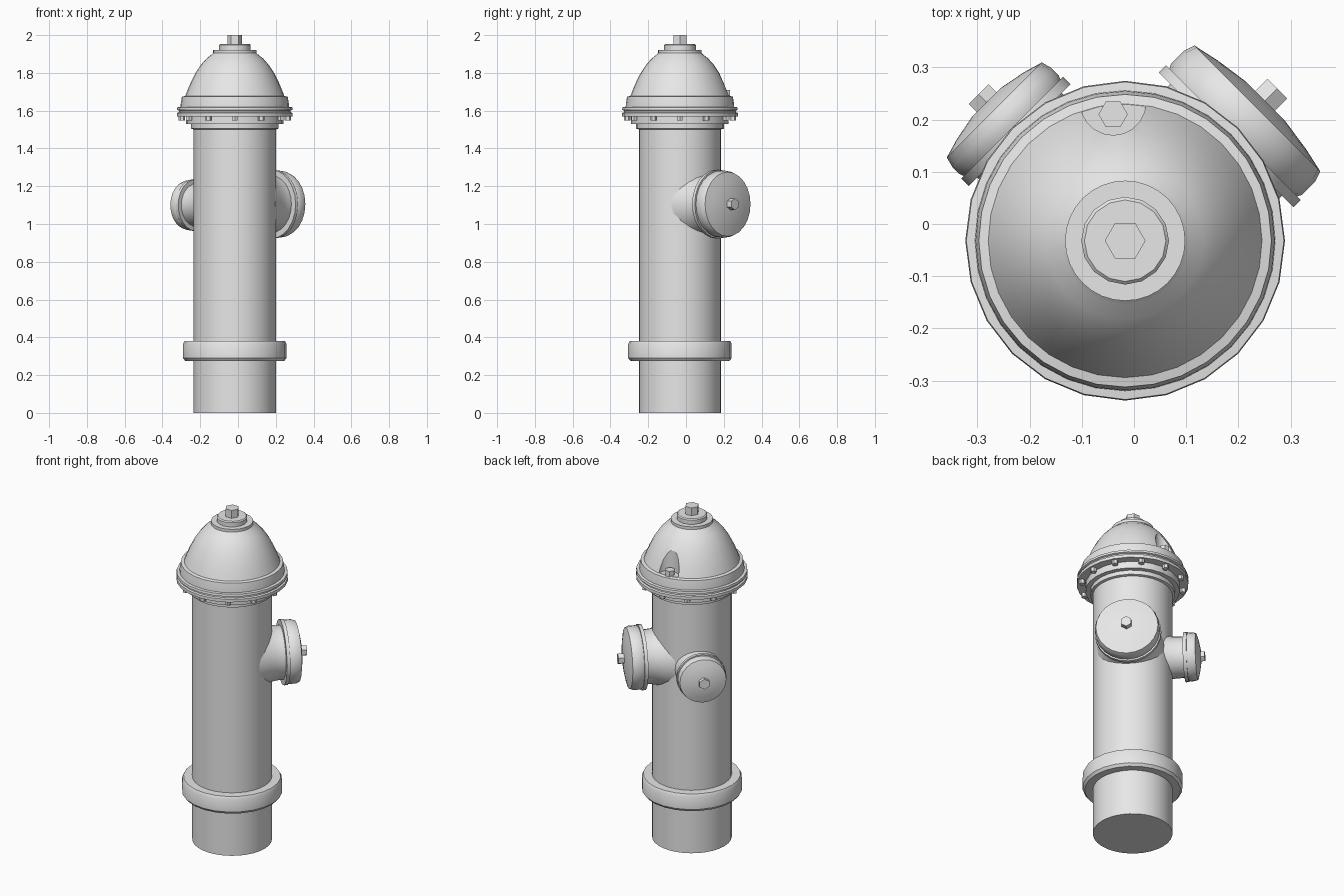
import bpy, bmesh
from math import cos, sin, pi
from mathutils import Matrix, Vector

cube = bpy.data.objects.get("Cube")
if cube:
    bpy.data.objects.remove(cube, do_unlink=True)

grey = bpy.data.materials.new("cast_iron_grey")
grey.use_nodes = True
COLOUR = (0.8, 0.8, 0.8, 1)
grey.diffuse_color = COLOUR
grey.node_tree.nodes["Principled BSDF"].inputs["Base Color"].default_value = COLOUR

AXIS = Vector((-0.017, -0.032, 0))   # centre line of the barrel


def shade(obj, angle=35):
    bpy.ops.object.select_all(action='DESELECT')
    bpy.context.view_layer.objects.active = obj
    obj.select_set(True)
    bpy.ops.object.shade_smooth_by_angle(angle=angle * pi / 180)


def lathe(name, profile, sides, place=None, turn=0.0, angle=35):
    """Closed solid turned from (radius, height) points, bottom to top."""
    bm = bmesh.new()
    rings = []
    for r, h in profile:
        rings.append([bm.verts.new((r * cos(turn + 2 * pi * i / sides),
                                    r * sin(turn + 2 * pi * i / sides), h))
                      for i in range(sides)])
    for low, high in zip(rings, rings[1:]):
        for i in range(sides):
            j = (i + 1) % sides
            bm.faces.new((low[i], low[j], high[j], high[i]))
    bm.faces.new(rings[0][::-1])
    bm.faces.new(rings[-1])
    bm.transform(place if place is not None else Matrix.Translation(AXIS))
    mesh = bpy.data.meshes.new(name)
    bm.to_mesh(mesh)
    bm.free()
    mesh.materials.append(grey)
    obj = bpy.data.objects.new(name, mesh)
    bpy.context.collection.objects.link(obj)
    shade(obj, angle)
    return obj


def hex_bolt(name, r, low, high, place=None, turn=0.0):
    return lathe(name, [(r, low), (r, high)], 6, place, turn)


# Barrel and the collar near the ground
lathe("barrel", [(0.218, 0), (0.218, 1.53)], 32)
lathe("ground_collar", [(0.215, 0.275), (0.262, 0.275), (0.274, 0.29),
                        (0.274, 0.365), (0.266, 0.38), (0.215, 0.38)], 24)

# Collar and flange below the bonnet
lathe("neck_collar", [(0.215, 1.5), (0.232, 1.505), (0.232, 1.53),
                      (0.258, 1.53), (0.258, 1.58)], 24)
lathe("bonnet_flange", [(0.24, 1.57), (0.306, 1.57), (0.306, 1.588),
                        (0.296, 1.592), (0.296, 1.6), (0.306, 1.604),
                        (0.304, 1.618), (0.27, 1.622)], 24)

# Domed bonnet with a shelf at its foot
bonnet = lathe("bonnet", [(0.288, 1.61), (0.286, 1.64), (0.28, 1.674),
                          (0.262, 1.678), (0.25, 1.71), (0.233, 1.75),
                          (0.208, 1.8), (0.18, 1.842), (0.15, 1.876),
                          (0.122, 1.898), (0.115, 1.905), (0.115, 1.922)], 32)

# Upright pocket cut in the back of the bonnet
pocket = Vector((-0.04, 0.233, 0))
cutter = lathe("pocket_cutter", [(0.063, 1.68), (0.063, 2.1)], 20,
               Matrix.Translation(pocket))
cutter.hide_render = True
cut = bonnet.modifiers.new("pocket", 'BOOLEAN')
cut.operation = 'DIFFERENCE'
cut.solver = 'EXACT'
cut.object = cutter
bpy.context.view_layer.objects.active = bonnet
bpy.ops.object.modifier_apply(modifier=cut.name)
bpy.data.objects.remove(cutter, do_unlink=True)
shade(bonnet)
hex_bolt("pocket_bolt", 0.028, 1.67, 1.71,
         Matrix.Translation((pocket.x, 0.21, 0)))

# Top plate and operating nut
lathe("top_plate", [(0.084, 1.91), (0.084, 1.947), (0.078, 1.953)], 16)
hex_bolt("operating_nut", 0.039, 1.94, 2.0)

# Bolts hanging from the flange
COUNT = 12
for i in range(COUNT):
    a = 2 * pi * i / COUNT
    spot = AXIS + Vector((0.28 * cos(a), 0.28 * sin(a), 0))
    hex_bolt("flange_bolt_%d" % (i + 1), 0.017, 1.547, 1.58,
             Matrix.Translation(spot), a)


def outlet(side, heading, r, rim, face, tip, height):
    """Side outlet: flared neck, rim, domed cap and hexagonal nut."""
    place = (Matrix.Translation(AXIS + Vector((0, 0, height)))
             @ Matrix.Rotation(heading, 4, 'Z') @ Matrix.Rotation(pi / 2, 4, 'Y'))
    neck = r * 0.88
    lathe(side + "_outlet_neck", [(neck * 1.22, 0.12), (neck * 1.1, 0.18),
                                  (neck * 1.02, 0.22), (neck, 0.25),
                                  (neck, rim + 0.01)], 24, place)
    lathe(side + "_outlet_rim", [(r * 0.9, rim - 0.012), (r * 1.06, rim - 0.012),
                                 (r * 1.06, rim + 0.008), (r * 0.9, rim + 0.008)],
          24, place)
    lathe(side + "_outlet_cap", [(r * 0.98, rim), (r * 1.03, rim + 0.016),
                                 (r * 1.03, face - 0.02), (r * 0.99, face),
                                 (r * 0.7, face + 0.011),
                                 (r * 0.3, face + 0.021)], 24, place)
    hex_bolt(side + "_outlet_nut", 0.031, face, tip, place)


outlet("left", pi / 4, 0.172, 0.285, 0.358, 0.412, 1.105)
outlet("right", 3 * pi / 4, 0.13, 0.298, 0.354, 0.397, 1.1)
